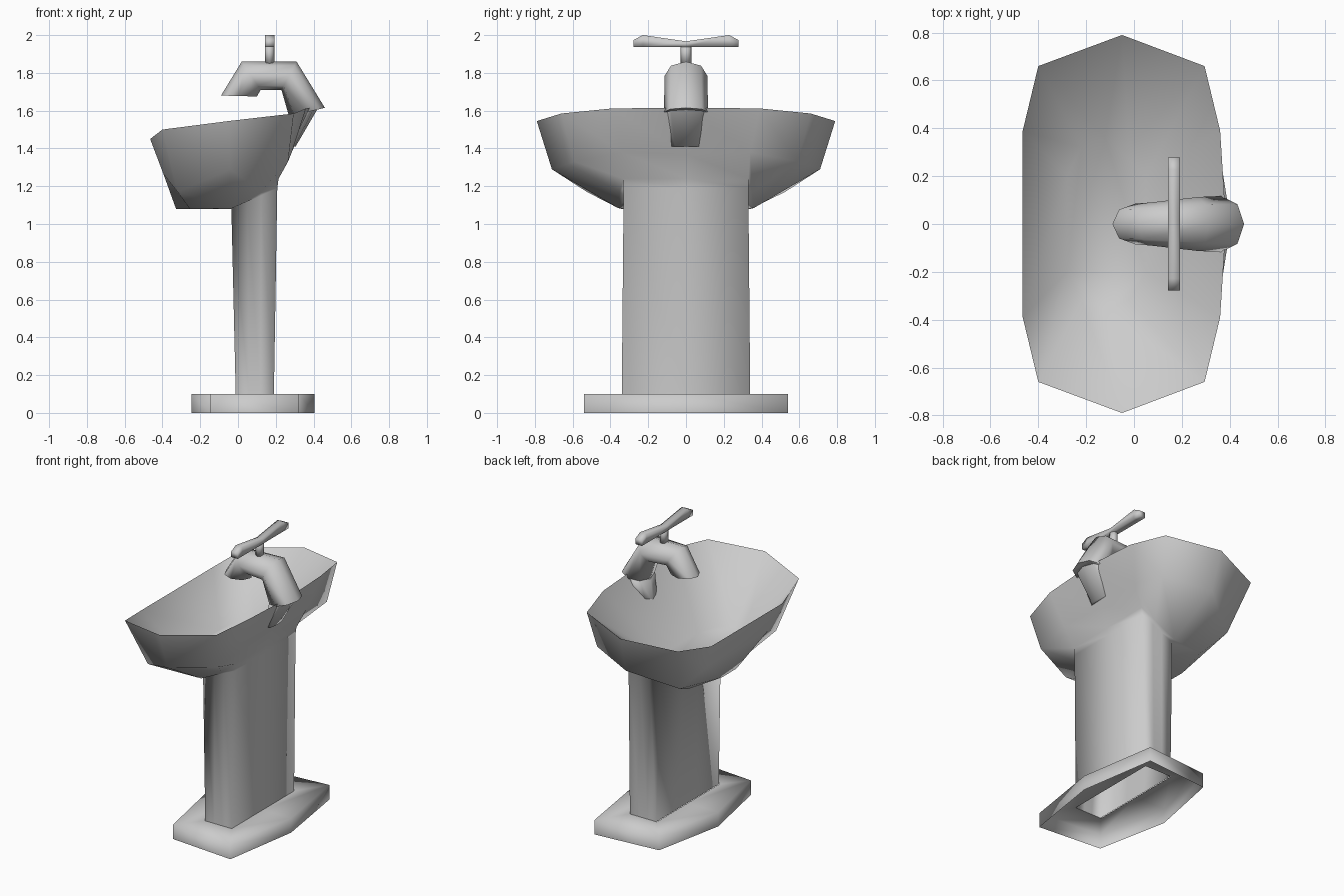
import bpy
import bmesh
from math import cos, sin, pi, radians

cube = bpy.data.objects.get("Cube")
if cube:
    bpy.data.objects.remove(cube, do_unlink=True)

porcelain = bpy.data.materials.new("grey_porcelain")
porcelain.use_nodes = True
GREY = (0.6, 0.6, 0.6, 1)
porcelain.diffuse_color = GREY
porcelain.node_tree.nodes["Principled BSDF"].inputs["Base Color"].default_value = GREY


def loft(name, rings, cap_start=True, cap_end=True):
    """Skin a list of equally long point rings."""
    bm = bmesh.new()
    loops = [[bm.verts.new(p) for p in ring] for ring in rings]
    for a, b in zip(loops, loops[1:]):
        for i in range(len(a)):
            j = (i + 1) % len(a)
            bm.faces.new((a[i], a[j], b[j], b[i]))
    if cap_start:
        bm.faces.new(loops[0])
    if cap_end:
        bm.faces.new(loops[-1])
    bmesh.ops.recalc_face_normals(bm, faces=bm.faces)
    mesh = bpy.data.meshes.new(name)
    bm.to_mesh(mesh)
    bm.free()
    obj = bpy.data.objects.new(name, mesh)
    bpy.context.collection.objects.link(obj)
    mesh.materials.append(porcelain)
    bpy.ops.object.select_all(action='DESELECT')
    obj.select_set(True)
    bpy.context.view_layer.objects.active = obj
    bpy.ops.object.shade_smooth_by_angle(angle=radians(95))
    return obj


def mirrored(half):
    """Complete a ring from its +y half; the last point lies on y = 0."""
    other = [(x, -y, z) for x, y, z in half[:-1]]
    return half + other[::-1]


def tube_ring(outer, inner, width, sides=8):
    """Elliptical ring across the y = 0 plane between two profile points."""
    cx, cz = (outer[0] + inner[0]) / 2, (outer[1] + inner[1]) / 2
    dx, dz = outer[0] - cx, outer[1] - cz
    angles = [2 * pi * i / sides for i in range(sides)]
    return [(cx + dx * cos(a), width * sin(a), cz + dz * cos(a)) for a in angles]


def column_ring(x0, x1, y, z0, z1):
    """Half of a rectangular pedestal section, rising from front to back."""
    steps = [(0, 0.25), (0, 1), (0.35, 1), (0.65, 1), (1, 1), (1, 0)]
    return [(x0 + (x1 - x0) * t, y * s, z0 + (z1 - z0) * t) for t, s in steps]


# Foot: hollow hexagonal shell, open below, with a rectangular opening on top
def foot_ring(x0, x1, y1, x2, y2, x3, z):
    return [(x1, -y1, z), (x2, -y2, z), (x3, 0, z), (x2, y2, z), (x1, y1, z), (x0, 0, z)]


hexagon = (-0.245, -0.145, 0.5, 0.32, 0.54, 0.405)
opening = (-0.015, -0.015, 0.34, 0.19, 0.34, 0.19)
loft("foot_plate", [foot_ring(*opening, 0.1), foot_ring(*hexagon, 0.1),
                    foot_ring(*hexagon, 0)], cap_start=False, cap_end=False)

# Pedestal flowing into the basin, each ring from front middle to back middle
column_foot = column_ring(-0.012, 0.19, 0.34, 0.1, 0.1)
column_top = column_ring(-0.035, 0.208, 0.33, 1.08, 1.19)
bottom = [(-0.328, 0.08, 1.08), (-0.255, 0.34, 1.08), (-0.03, 0.36, 1.085),
          (0.12, 0.35, 1.17), (0.215, 0.33, 1.24), (0.215, 0, 1.24)]
belly = [(-0.395, 0.33, 1.265), (-0.32, 0.525, 1.17), (-0.04, 0.71, 1.29),
         (0.265, 0.59, 1.33), (0.285, 0.34, 1.38), (0.265, 0, 1.37)]
rim = [(-0.465, 0.39, 1.45), (-0.4, 0.66, 1.5), (-0.05, 0.79, 1.545),
       (0.295, 0.66, 1.585), (0.36, 0.39, 1.612), (0.385, 0, 1.615)]
floor = [(-0.28, 0.2, 1.14), (-0.22, 0.32, 1.17), (-0.12, 0.36, 1.2),
         (-0.02, 0.32, 1.2), (0.05, 0.2, 1.18), (0.07, 0, 1.18)]
loft("basin_and_pedestal",
     [mirrored(r) for r in (column_foot, column_top, bottom, belly, rim, floor)],
     cap_start=False)

# Tap: bent spout and the tapered tail behind the basin
loft("spout", [tube_ring((-0.09, 1.68), (0.1, 1.675), 0.085),
               tube_ring((0.02, 1.86), (0.12, 1.71), 0.09),
               tube_ring((0.31, 1.86), (0.23, 1.71), 0.113),
               tube_ring((0.46, 1.615), (0.27, 1.57), 0.117)])
loft("spout_tail", [tube_ring((0.42, 1.607), (0.27, 1.575), 0.114),
                    tube_ring((0.305, 1.41), (0.25, 1.41), 0.08)])

# Handle: short stem and a bow-tie bar
STEM_X = 0.167
loft("handle_stem", [[(STEM_X + 0.025 * cos(pi * i / 4), 0.028 * sin(pi * i / 4), z)
                      for i in range(8)] for z in (1.85, 1.95)])


def bar_ring(y, top, low=1.937):
    x0, x1 = STEM_X - 0.025, STEM_X + 0.025
    return [(x0, y, low), (x1, y, low), (x1, y, top), (x0, y, top)]


loft("handle_bar", [bar_ring(-0.277, 1.975), bar_ring(-0.228, 2.0), bar_ring(0, 1.967),
                    bar_ring(0.228, 2.0), bar_ring(0.277, 1.975)])
